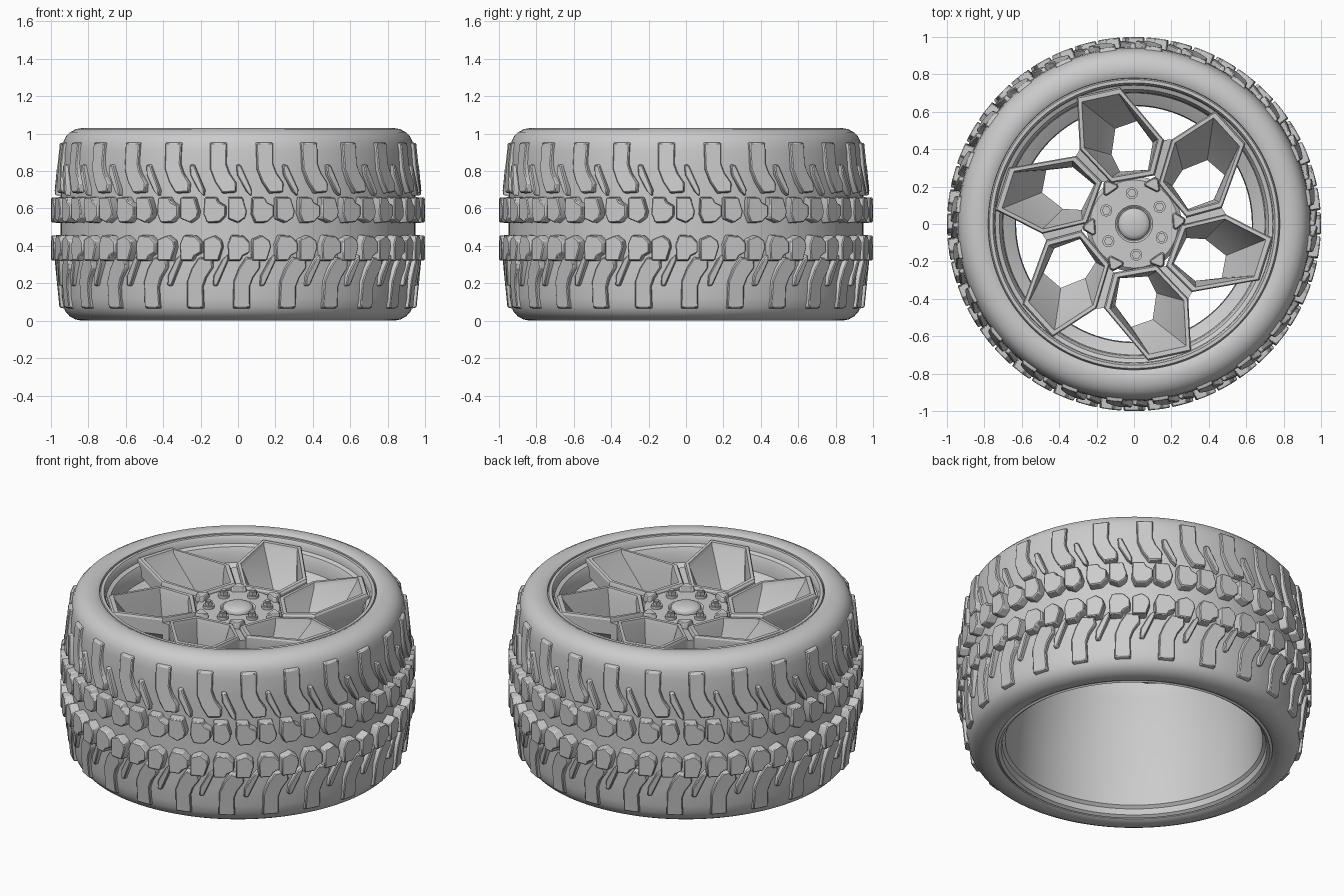
import bpy, bmesh, math
from mathutils import Vector, Matrix

if "Cube" in bpy.data.objects:
    bpy.data.objects.remove(bpy.data.objects["Cube"])

TAU = 2 * math.pi
PITCH = TAU / 24


def finish(name, bm, angle=35, bevel=0):
    bmesh.ops.recalc_face_normals(bm, faces=bm.faces)
    me = bpy.data.meshes.new(name)
    bm.to_mesh(me)
    bm.free()
    ob = bpy.data.objects.new(name, me)
    bpy.context.collection.objects.link(ob)
    if bevel:
        m = ob.modifiers.new("bevel", 'BEVEL')
        m.width, m.segments, m.limit_method = bevel, 1, 'ANGLE'
    bpy.ops.object.select_all(action='DESELECT')
    ob.select_set(True)
    bpy.context.view_layer.objects.active = ob
    bpy.ops.object.shade_smooth_by_angle(angle=math.radians(angle))
    return ob


def bridge(bm, loops, closed):
    """Quad strips between successive vertex rings."""
    n = len(loops[0])
    for i in range(len(loops) if closed else len(loops) - 1):
        a, b = loops[i], loops[(i + 1) % len(loops)]
        for j in range(n):
            k = (j + 1) % n
            bm.faces.new((a[j], a[k], b[k], b[j]))


def revolve(name, profile, steps=128, closed=True, angle=35):
    bm = bmesh.new()
    loops = [[bm.verts.new((r * math.cos(TAU * s / steps), r * math.sin(TAU * s / steps), z))
              for s in range(steps)] for r, z in profile]
    bridge(bm, loops, closed)
    if not closed:
        bm.faces.new(loops[0])
        bm.faces.new(loops[-1])
    return finish(name, bm, angle)


def prism(bm, top, bottom):
    a = [bm.verts.new(p) for p in top]
    b = [bm.verts.new(p) for p in bottom]
    bridge(bm, [a, b], False)
    bm.faces.new(a)
    bm.faces.new(b)


def spin(p, ang):
    return Matrix.Rotation(ang, 3, 'Z') @ Vector(p)


# Tyre carcass
half = [(.80, .10), (.775, .06), (.78, .012), (.80, .001), (.835, 0), (.867, .006), (.898, .022),
        (.92, .045), (.934, .075), (.942, .12), (.946, .22), (.948, .34), (.948, .46)]
inner = [(.915, .8), (.915, .23), (.87, .10)]
revolve("tyre", half + [(r, 1.03 - z) for r, z in reversed(half)] + [(.87, .93)] + inner)

# Wheel rim: front lip, tapered barrel, rear lip
revolve("rim", [
    (.782, 1.0), (.772, 1.015), (.755, 1.015), (.745, 1.0), (.742, .97), (.72, .96), (.705, .93),
    (.70, .87), (.665, .85), (.635, .83), (.63, .79), (.65, .72), (.68, .55), (.71, .35), (.725, .07),
    (.742, .055), (.748, .02), (.765, .008), (.78, .02), (.785, .09), (.745, .13), (.73, .35),
    (.70, .56), (.67, .78), (.71, .87), (.745, .92), (.785, .95)])


# Tread blocks: outlines in (arc, height), wrapped around the tyre
def tread(name, outlines, radius, base, mid):
    bm = bmesh.new()
    for side in (1, -1):
        for i in range(24):
            off = i * PITCH - math.pi / 2 - .01 + (0 if side > 0 else PITCH / 2)
            for pts in outlines:
                cu = sum(p[0] for p in pts) / len(pts)
                cz = sum(p[1] for p in pts) / len(pts)

                def ring(fn, s):
                    out = []
                    for u, z in pts:
                        u, z = cu + (u - cu) * s, cz + (z - cz) * s
                        t, r = u * 1.03 + off, fn(z)
                        out.append((r * math.cos(t), r * math.sin(t),
                                    z if side > 0 else 2 * mid - z))
                    return out
                prism(bm, ring(radius, .96), ring(base, 1.03))
    return finish(name, bm, 30, .005)


shoulder = [(-.147, .955), (-.05, .955), (-.053, .84), (-.035, .79), (.003, .735), (.0, .685),
            (-.075, .68), (-.115, .74), (-.143, .81)]
blade = [(-.255, .835), (-.23, .835), (-.17, .70), (-.172, .665), (-.2, .69), (-.25, .78)]
block_a = [(-.045, .66), (.035, .66), (.058, .585), (.05, .55), (.01, .522), (-.045, .545)]
block_b = [(.085, .66), (.15, .66), (.163, .635), (.2, .615), (.2, .56), (.165, .525),
           (.10, .522), (.08, .57)]
tread("shoulder_tread", [shoulder, blade], lambda z: .982 - (z - .68) * .1,
      lambda z: .925 - max(0, z - .8) * .1, .51)
tread("centre_tread", [block_a, block_b], lambda z: 1.0, lambda z: .93, .49)

# Six hexagonal spoke cells: tapered tubes with a raised top border
cell = [(-.305, .68), (-.075, .73), (.16, .45), (.11, .26), (-.12, .22), (-.29, .40)]
throat = [(-.10, .51), (.015, .55), (.10, .435), (.075, .29), (-.075, .28), (-.12, .37)]
cen = Vector((-.09, .455))


def top_z(p):
    return .90 + .135 * math.hypot(p[0], p[1])


bm = bmesh.new()
for k in range(6):
    loops = [[] for _ in range(7)]
    for p, q in zip(cell, throat):
        p, q = Vector(p), Vector(q)
        z = top_z(p)
        low = q + (q - Vector((-.01, .42))) * .12
        sec = [(p, z - .012), (p.lerp(cen, .03), z), (p.lerp(cen, .12), z),
               (p.lerp(cen, .15), z - .025), (q, .745), (low, .745), (p, z - .10)]
        for lp, (v, h) in zip(loops, sec):
            lp.append(bm.verts.new(spin((v.x, v.y, h), k * TAU / 6)))
    bridge(bm, loops, True)
finish("spoke_cells", bm, 25)

# Recessed ribs filling the gap between neighbouring cells
bm = bmesh.new()
for k in range(6):
    quad = [cell[2], cell[3]] + [tuple(spin((*cell[i], 0), -TAU / 6)[:2]) for i in (4, 5)]
    prism(bm, [spin((x, y, top_z((x, y)) - .025), k * TAU / 6) for x, y in quad],
          [spin((x, y, .78), k * TAU / 6) for x, y in quad])
finish("spoke_ribs", bm, 25)

# Hub plate, centre cap
revolve("hub", [(.19, .745), (.25, .77), (.255, .90), (.235, .918), (.10, .918), (.09, .91)],
        steps=48, closed=False)
revolve("centre_cap", [(.085, .89), (.085, .922), (.078, .932), (.06, .94), (.03, .945), (.01, .946)],
        steps=48, closed=False)

# Wheel bolts and triangular pads at the spoke roots
bolts, pads = bmesh.new(), bmesh.new()
for k in range(6):
    c = spin((.165, 0, 0), math.radians(34 + 60 * k))
    for rad, n, z0, z1 in ((.032, 20, .90, .935), (.024, 6, .93, .955), (.014, 12, .95, .963)):
        circ = [(c.x + rad * math.cos(TAU * j / n), c.y + rad * math.sin(TAU * j / n)) for j in range(n)]
        prism(bolts, [(x, y, z1) for x, y in circ], [(x, y, z0) for x, y in circ])
    a = math.radians(4 + 60 * k)
    tri = [(.275, -.012), (.275, .012), (.22, .05), (.205, .04), (.205, -.04), (.22, -.05)]
    prism(pads, [spin((.24 + (x - .24) * .85, y * .85, .945), a) for x, y in tri],
          [spin((x, y, .90), a) for x, y in tri])
finish("wheel_bolts", bolts)
finish("hub_pads", pads, 30, .004)
